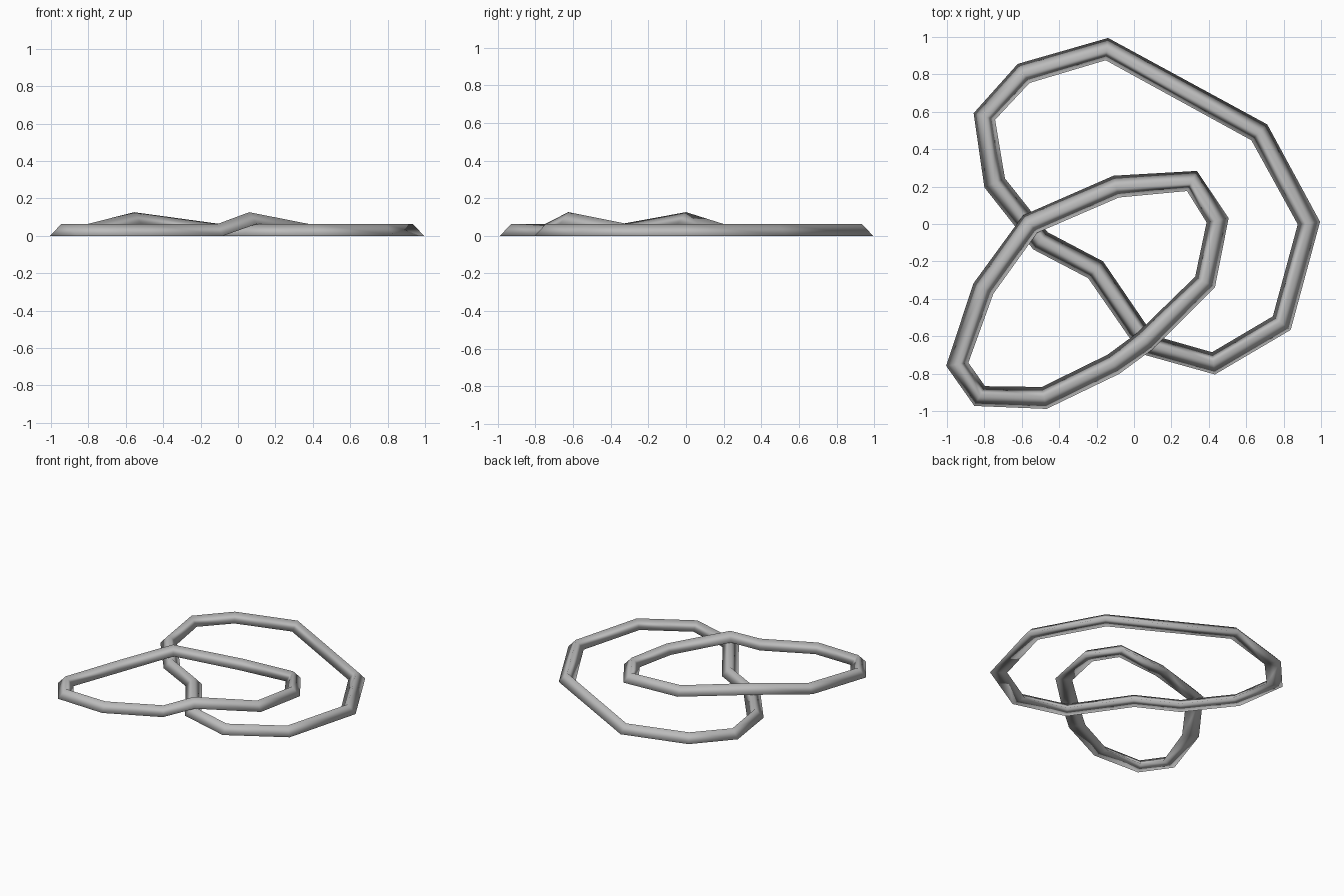
import bpy
import bmesh
from mathutils import Vector

old_cube = bpy.data.objects.get("Cube")
if old_cube:
    bpy.data.objects.remove(old_cube, do_unlink=True)

HALF_WIDTH = 0.06   # half of the flat base of the band
HEIGHT = 0.063      # ridge height above the base
LIFT = 0.063        # how far a band rises to clear the other one


def make_material(name, colour):
    mat = bpy.data.materials.new(name)
    mat.use_nodes = True
    mat.diffuse_color = colour
    mat.node_tree.nodes["Principled BSDF"].inputs["Base Color"].default_value = colour
    return mat


def make_loop(name, corners, material, raised=()):
    """Sweep a ridged, flat-based section around a closed path."""
    path = [Vector((x, y, LIFT if i in raised else 0)) for i, (x, y) in enumerate(corners)]
    bm = bmesh.new()
    rings = []
    count = len(path)
    for i, point in enumerate(path):
        arriving = (point - path[i - 1]).normalized()
        leaving = (path[(i + 1) % count] - point).normalized()
        along = arriving + leaving
        side = Vector((along.y, -along.x, 0)).normalized()
        rings.append([
            bm.verts.new(point - side * HALF_WIDTH),
            bm.verts.new(point + Vector((0, 0, HEIGHT))),
            bm.verts.new(point + side * HALF_WIDTH),
        ])
    for i, ring in enumerate(rings):
        following = rings[(i + 1) % count]
        for a in range(len(ring)):
            b = (a + 1) % len(ring)
            bm.faces.new((ring[a], ring[b], following[b], following[a]))
    bmesh.ops.recalc_face_normals(bm, faces=bm.faces)
    for face in bm.faces:
        face.smooth = True
    mesh = bpy.data.meshes.new(name)
    bm.to_mesh(mesh)
    bm.free()
    mesh.materials.append(material)
    obj = bpy.data.objects.new(name, mesh)
    bpy.context.collection.objects.link(obj)
    return obj


grey = make_material("plain grey", (0.5, 0.5, 0.5, 1))

# Large loop, lying flat
make_loop("large_loop", [
    (-0.145, 0.935), (0.67, 0.49), (0.935, 0.005), (0.79, -0.53),
    (0.425, -0.745), (0.07, -0.645), (-0.205, -0.245), (-0.5, -0.09),
    (-0.745, 0.22), (-0.8, 0.575), (-0.59, 0.805),
], grey)

# Small loop, rising over the large one at both crossings
make_loop("small_loop", [
    (-0.945, -0.75), (-0.825, -0.92), (-0.48, -0.93), (-0.11, -0.75),
    (0.06, -0.625), (0.38, -0.31), (0.447, 0.02), (0.31, 0.23),
    (-0.095, 0.2), (-0.555, 0), (-0.805, -0.345),
], grey, raised=(4, 9))
